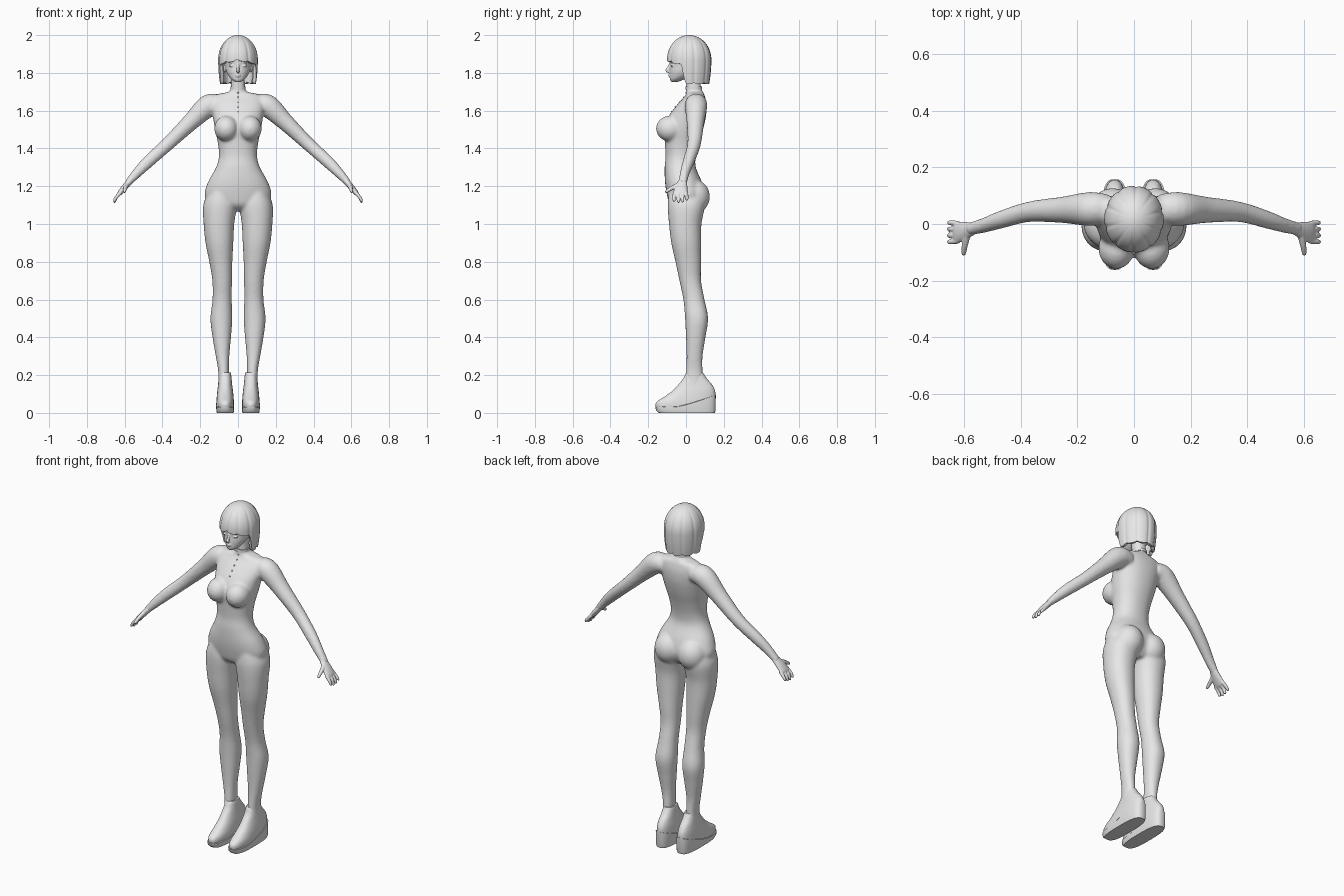
import bpy, bmesh, math
from mathutils import Vector, Matrix

if "Cube" in bpy.data.objects:
    bpy.data.objects.remove(bpy.data.objects["Cube"])

SKIN = bpy.data.materials.new("plain_grey")
SKIN.diffuse_color = (0.8, 0.8, 0.8, 1)
SKIN.use_nodes = True
SKIN.node_tree.nodes["Principled BSDF"].inputs["Base Color"].default_value = SKIN.diffuse_color


def spline(rows, k=5):
    """Catmull-Rom interpolation of every column of a table of sections."""
    out = []
    for i in range(len(rows) - 1):
        p0, p1 = rows[max(i - 1, 0)], rows[i]
        p2, p3 = rows[i + 1], rows[min(i + 2, len(rows) - 1)]
        for s in range(k):
            t = s / k
            out.append([0.5 * (2 * b + (c - a) * t + (2 * a - 5 * b + 4 * c - d) * t * t
                               + (3 * b - a - 3 * c + d) * t ** 3)
                        for a, b, c, d in zip(p0, p1, p2, p3)])
    return out + [list(rows[-1])]


def skin_rings(bm, rings):
    """Close a list of point rings into a capped tube."""
    vs = [[bm.verts.new(p) for p in r] for r in rings]
    n = len(vs[0])
    for a, b in zip(vs, vs[1:]):
        for j in range(n):
            bm.faces.new((a[j], a[(j + 1) % n], b[(j + 1) % n], b[j]))
    bm.faces.new(vs[0][::-1])
    bm.faces.new(vs[-1])


def oval(x0, x1, y0, y1, z, power=2.0, n=36):
    pts = []
    for j in range(n):
        c, s = math.cos(math.tau * j / n), math.sin(math.tau * j / n)
        pts.append(Vector(((x0 + x1) / 2 + (x1 - x0) / 2 * math.copysign(abs(c) ** (2 / power), c),
                           (y0 + y1) / 2 + (y1 - y0) / 2 * math.copysign(abs(s) ** (2 / power), s), z)))
    return pts


def stack(bm, rows, power=2.0):
    """Rows of (z, x_min, x_max, y_front, y_back)."""
    skin_rings(bm, [oval(a, b, c, d, z, power) for z, a, b, c, d in spline(rows)])


def limb(bm, rows, n=20):
    """Rows of (x, y, z, thickness, width) along a path."""
    rows = spline(rows)
    pts = [Vector(r[:3]) for r in rows]
    rings = []
    for i, r in enumerate(rows):
        t = (pts[min(i + 1, len(pts) - 1)] - pts[max(i - 1, 0)]).normalized()
        ref = Vector((0, 1, 0)) if abs(t.y) < 0.8 else Vector((1, 0, 0))
        u = t.cross(ref).normalized()
        v = u.cross(t)
        rings.append([pts[i] + u * r[3] * math.cos(math.tau * j / n)
                      + v * r[4] * math.sin(math.tau * j / n) for j in range(n)])
    skin_rings(bm, rings)


def ball(bm, c, r):
    m = Matrix.Translation(c) @ Matrix.Diagonal((*r, 1))
    bmesh.ops.create_uvsphere(bm, u_segments=24, v_segments=14, radius=1, matrix=m)


def mirror_x(bm):
    geo = bmesh.ops.duplicate(bm, geom=bm.verts[:] + bm.edges[:] + bm.faces[:])["geom"]
    for v in geo:
        if isinstance(v, bmesh.types.BMVert):
            v.co.x = -v.co.x


def finish(name, bm, voxel=0, smooth=0, recalc=True, angle=60, solid=0):
    if recalc:
        bmesh.ops.recalc_face_normals(bm, faces=bm.faces[:])
    me = bpy.data.meshes.new(name)
    bm.to_mesh(me)
    bm.free()
    me.materials.append(SKIN)
    ob = bpy.data.objects.new(name, me)
    bpy.context.collection.objects.link(ob)
    bpy.ops.object.select_all(action='DESELECT')
    ob.select_set(True)
    bpy.context.view_layer.objects.active = ob
    if voxel:
        m = ob.modifiers.new("fuse", 'REMESH')
        m.mode, m.voxel_size = 'VOXEL', voxel
        m = ob.modifiers.new("soften", 'SMOOTH')
        m.factor, m.iterations = 0.5, smooth
    if solid:
        m = ob.modifiers.new("thickness", 'SOLIDIFY')
        m.thickness, m.offset = solid, -1
    for m in list(ob.modifiers):
        bpy.ops.object.modifier_apply(modifier=m.name)
    bpy.ops.object.shade_smooth_by_angle(angle=math.radians(angle))
    return ob


# body: legs, arms, bust and seat mirrored, then torso and neck
bm = bmesh.new()
stack(bm, [(1.17, .03, .155, -.09, .09), (1.10, .008, .184, -.097, .10), (1.0, .02, .182, -.09, .082),
           (.9, .025, .172, -.078, .08), (.8, .03, .152, -.056, .08), (.7, .032, .136, -.035, .08),
           (.6, .033, .135, -.014, .098), (.5, .03, .146, -.005, .117), (.4, .037, .135, 0, .103),
           (.3, .046, .118, .003, .088), (.22, .048, .105, 0, .088), (.13, .046, .106, 0, .09)], 2.15)
limb(bm, [(.09, .055, 1.63, .045, .05), (.155, .053, 1.627, .06, .06), (.25, .05, 1.54, .046, .047),
          (.37, .043, 1.425, .036, .036), (.47, .015, 1.335, .033, .031),
          (.53, -.005, 1.275, .027, .026), (.585, -.019, 1.215, .018, .023)])
ball(bm, (.062, -.085, 1.505), (.064, .074, .068))
ball(bm, (.076, .043, 1.145), (.082, .084, .09))
mirror_x(bm)
stack(bm, [(z, -w, w, f, b) for z, w, f, b in [
    (1.07, .05, -.05, .06), (1.10, .14, -.085, .085), (1.15, .177, -.10, .10), (1.22, .16, -.111, .085),
    (1.30, .116, -.113, .052), (1.36, .101, -.108, .052), (1.43, .107, -.112, .068),
    (1.50, .122, -.115, .09), (1.57, .133, -.092, .106), (1.63, .142, -.048, .109),
    (1.67, .135, -.012, .102), (1.688, .105, .0, .096), (1.70, .05, .002, .09),
    (1.72, .038, .002, .08), (1.80, .036, 0, .075)]], 2.2)
body = finish("body", bm, .0075, 8)

# hands: palm, four fingers and thumb on each side
bm = bmesh.new()
limb(bm, [(.565, -.015, 1.235, .017, .021), (.60, -.025, 1.195, .016, .033),
          (.625, -.03, 1.165, .013, .038), (.634, -.03, 1.155, .007, .033)])
for i, drop in enumerate((.006, 0, .002, .012)):
    y = -.063 + .0225 * i
    limb(bm, [(.62, y * .9 - .003, 1.168, .010, .010), (.644, y, 1.142, .009, .009),
              (.653, y, 1.118 + drop, .0075, .0075), (.654, y, 1.111 + drop, .003, .003)], 12)
limb(bm, [(.588, -.035, 1.21, .013, .013), (.597, -.075, 1.19, .011, .011),
          (.601, -.104, 1.172, .008, .008), (.602, -.111, 1.168, .003, .003)], 12)
mirror_x(bm)
finish("hands", bm, .0035, 3)

# shoe uppers
bm = bmesh.new()
stack(bm, [(z, .068 - w, .068 + w, f, b) for z, w, f, b in [
    (.012, .042, -.148, .148), (.035, .046, -.161, .153), (.06, .046, -.154, .155), (.09, .044, -.108, .156),
    (.12, .041, -.068, .153), (.15, .037, -.04, .138), (.18, .034, -.016, .112),
    (.205, .0315, -.004, .095), (.215, .029, .002, .09)]], 2.4)
mirror_x(bm)
finish("shoe_uppers", bm)

# wedge soles, rising towards the heel
bm = bmesh.new()
top = oval(.0205, .1155, -.162, .158, 0, 3)
for p in top:
    p.z = .03 + .065 * max(0, (p.y + .06) / .215) ** 1.3
skin_rings(bm, [oval(.024, .112, -.145, .152, 0, 3), oval(.021, .115, -.158, .156, .012, 3), top])
mirror_x(bm)
finish("wedge_soles", bm, angle=40)

# head with nose, lips and eyelids
bm = bmesh.new()
for c, r in (((.032, -.074, 1.838), (.017, .007, .006)), ((.033, -.074, 1.857), (.019, .007, .004)),
             ((.069, .015, 1.825), (.008, .016, .024))):
    ball(bm, c, r)
mirror_x(bm)
stack(bm, [(z, -w, w, f, b) for z, w, f, b in [
    (1.752, .014, -.078, -.045), (1.765, .034, -.085, -.01), (1.785, .051, -.086, .03),
    (1.81, .063, -.086, .06), (1.84, .070, -.084, .09), (1.88, .075, -.087, .10),
    (1.93, .06, -.07, .09), (1.955, .03, -.03, .06)]])
limb(bm, [(0, -.082, 1.85, .006, .006), (0, -.093, 1.825, .007, .008),
          (0, -.099, 1.813, .009, .010), (0, -.088, 1.803, .006, .006)], 12)
ball(bm, (0, -.087, 1.79), (.015, .007, .004))
ball(bm, (0, -.086, 1.782), (.013, .007, .004))
finish("head", bm, .0035, 3)

# bobbed hair: a domed shell, short over the brow and long at sides and back
bm = bmesh.new()
ROWS, COLS = 28, 120
grid = []
for i in range(ROWS + 1):
    t = i / ROWS
    row = []
    for j in range(COLS):
        a = math.tau * j / COLS
        side = abs(math.degrees(a if a < math.pi else a - math.tau))
        k = min(1, max(0, (side - 64) / 18))
        k = k * k * (3 - 2 * k)
        clump = abs(math.sin(5 * a + .35))
        low = (1.865 - .02 * side / 64 * (1 - k)) * (1 - k) + 1.74 * k + .01 * (1 - clump) ** 2
        z = 2 - (2 - low) * t * t
        h = (z - 1.87) / .13
        r = math.sqrt(max(0, 1 - h * h)) if h > 0 else 1 - .10 * h * h
        r *= 1 - .05 * min(1, 2 * t) * (1 - clump) ** 3
        row.append(bm.verts.new((.105 * r * math.sin(a), .017 - .118 * r * math.cos(a), z)))
    grid.append(row)
for p, q in zip(grid, grid[1:]):
    for j in range(COLS):
        n = (j + 1) % COLS
        bm.faces.new((p[j], q[j], q[n], p[n]))
bmesh.ops.remove_doubles(bm, verts=bm.verts[:], dist=.0004)
finish("bobbed_hair", bm, recalc=False, solid=.018)

# collar band and front buttons
bm = bmesh.new()
skin_rings(bm, [oval(-.041, .041, -.003, .085, z, 2.1) for z in (1.712, 1.728)])
for i in range(5):
    z = 1.695 - .025 * i
    hit, loc, nor, _ = body.ray_cast(Vector((0, -1, z)), Vector((0, 1, 0)))
    if hit:
        ball(bm, loc, (.004, .004, .004))
finish("collar_and_buttons", bm, angle=40)
